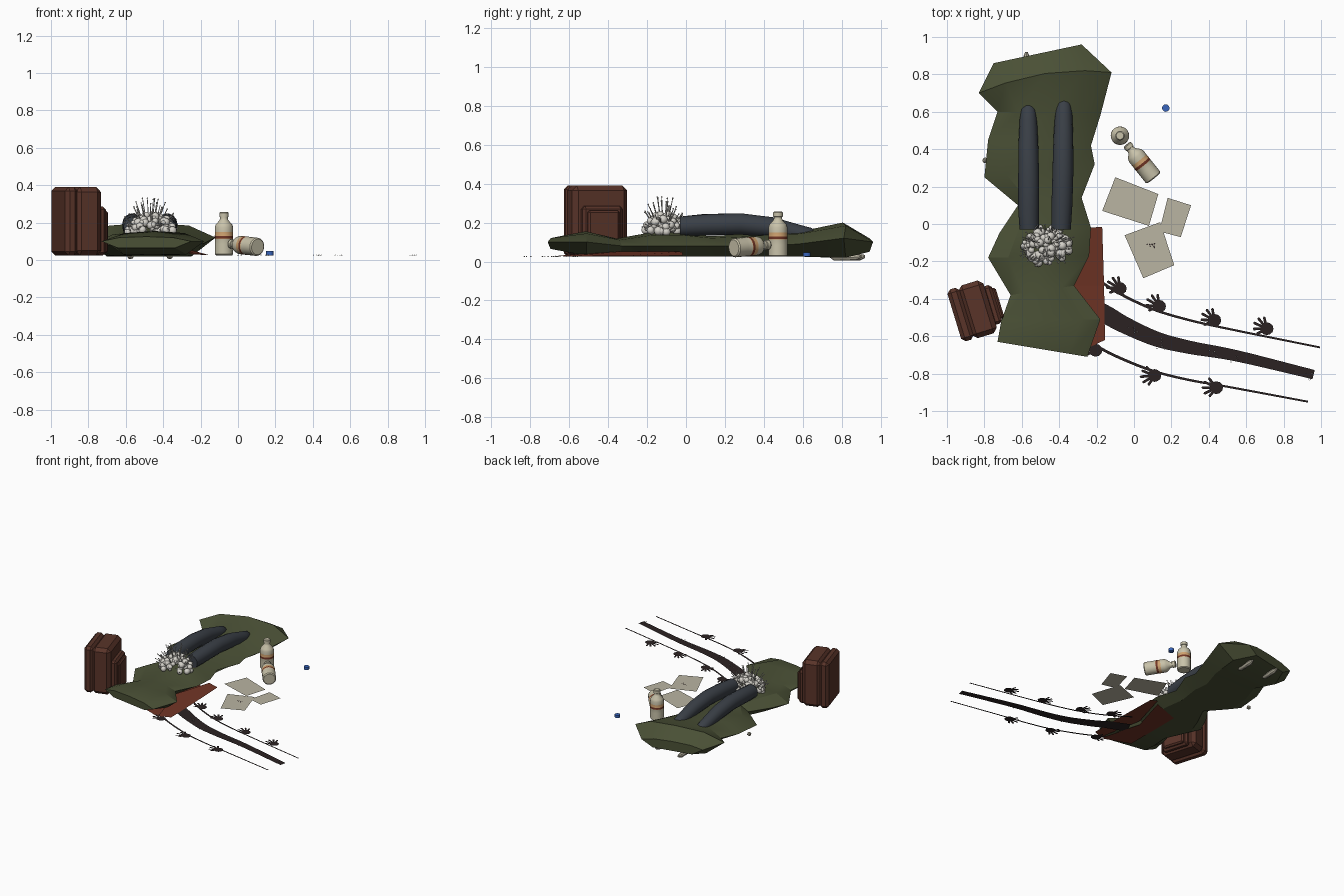
import bpy, bmesh, math, random
from mathutils import Vector, Matrix, Euler

if "Cube" in bpy.data.objects:
    bpy.data.objects.remove(bpy.data.objects["Cube"])

random.seed(4)
COL = {
    "olive cloth": (.068, .08, .036), "brown leather": (.10, .034, .022), "rust cloth": (.16, .034, .018),
    "dark denim": (.042, .05, .062), "dark stain": (.024, .016, .016), "pale fungus": (.66, .64, .59),
    "old paper": (.49, .46, .36), "cream plastic": (.58, .54, .40), "orange label": (.62, .36, .16),
    "blue plastic": (.04, .13, .50)}
MAT = {}
for n, c in COL.items():
    MAT[n] = bpy.data.materials.new(n)
    MAT[n].diffuse_color = (*c, 1)


def finish(bm, name, *mats, smooth=None):
    me = bpy.data.meshes.new(name)
    bm.to_mesh(me)
    bm.free()
    ob = bpy.data.objects.new(name, me)
    bpy.context.collection.objects.link(ob)
    for m in mats:
        me.materials.append(MAT[m])
    if smooth:
        bpy.ops.object.select_all(action='DESELECT')
        ob.select_set(True)
        bpy.context.view_layer.objects.active = ob
        bpy.ops.object.shade_smooth_by_angle(angle=math.radians(smooth))
    return ob


def loft(bm, rings, caps=True):
    """Skin closed rings of points; returns the side faces ring by ring."""
    vs = [[bm.verts.new(p) for p in r] for r in rings]
    out = []
    for a, b in zip(vs, vs[1:]):
        n = len(a)
        out.append([bm.faces.new((a[i], a[(i + 1) % n], b[(i + 1) % n], b[i])) for i in range(n)])
    if caps:
        bm.faces.new(vs[0][::-1])
        bm.faces.new(vs[-1])
    bmesh.ops.recalc_face_normals(bm, faces=bm.faces)
    return out


def tube(bm, path, n=12):
    """Tube along y; path entries are x, y, z, radius."""
    return loft(bm, [[(x + r * math.cos(2 * math.pi * i / n), y, z + r * math.sin(2 * math.pi * i / n))
                      for i in range(n)] for x, y, z, r in path])


def flat(bm, pts, z):
    f = bm.faces.new([bm.verts.new((*p[:2], p[2] if len(p) > 2 else z)) for p in pts])
    f.normal_update()
    if f.normal.z < 0:
        f.normal_flip()
    return f


# sleeping bag: left point, right point, top, edge and bottom heights, bow
rows = [(-.73, -.63, -.25, -.71, .125, .10, .065, 0), (-.71, -.52, -.18, -.51, .155, .10, .03, 0),
        (-.66, -.38, -.32, -.33, .118, .08, .025, 0), (-.78, -.18, -.24, -.17, .15, .08, .025, 0),
        (-.72, -.05, -.23, -.02, .15, .08, .025, 0), (-.62, .10, -.28, .14, .13, .08, .025, 0),
        (-.80, .25, -.21, .32, .14, .08, .025, 0), (-.78, .45, -.23, .42, .15, .08, .025, 0),
        (-.73, .60, -.18, .58, .155, .09, .025, 0), (-.83, .70, -.12, .81, .20, .12, .02, .05),
        (-.75, .86, -.28, .96, .125, .10, .05, 0)]
bm = bmesh.new()
rings = []
for lx, ly, rx, ry, top, edge, bot, bow in rows:
    ring = []
    for t, z in ((0, edge), (.2, top - .2 * (top - edge)), (.5, top), (.8, top - .2 * (top - edge)),
                 (1, edge), (.82, bot), (.5, bot), (.18, bot)):
        ring.append((lx + (rx - lx) * t, ly + (ry - ly) * t + bow * 4 * t * (1 - t), z))
    rings.append(ring)
loft(bm, rings)
finish(bm, "sleeping_bag", "olive cloth", smooth=25)

# rust sheet tucked beneath the bag
bm = bmesh.new()
for p in ([(-.24, -.02, .05), (-.17, -.015, .03), (-.16, -.33, .028), (-.33, -.33, .052)],
          [(-.33, -.33, .052), (-.16, -.33, .028), (-.155, -.62, .026), (-.24, -.66, .03)],
          [(-.24, -.02, .022), (-.33, -.33, .022), (-.24, -.66, .022), (-.46, -.58, .022), (-.46, -.1, .022)]):
    flat(bm, p, .03)
finish(bm, "rust_sheet", "rust cloth")

# trouser legs
for side, xs in (("left", (-.56, -.563, -.563, -.565, -.565)), ("right", (-.39, -.385, -.38, -.378, -.376))):
    bm = bmesh.new()
    prof = [(-.03, .18, .052), (.08, .188, .056), (.25, .193, .056), (.42, .175, .053), (.56, .142, .046)]
    end = .03 if side == "right" else 0
    path = [(x, y + end * (y > 0), z, r) for x, (y, z, r) in zip(xs, prof)]
    path += [(xs[-1], .615 + end, .135, .038), (xs[-1], .64 + end, .13, .02)]
    tube(bm, path, 14)
    finish(bm, side + "_trouser_leg", "dark denim", smooth=40)

# small feet poking below the bag and a pebble beside it
bm = bmesh.new()
for x, y in ((-.575, .84), (-.365, .82)):
    tube(bm, [(x, y - .08, .025, .006), (x, y - .06, .02, .016), (x, y + .05, .022, .018), (x, y + .08, .026, .007)], 8)
bmesh.ops.create_icosphere(bm, subdivisions=1, radius=.017, matrix=Matrix.Translation((-.795, .34, .042)))
finish(bm, "pebbles", "old paper", smooth=40)

# fungus: a dome of balls with thin stalks
bm = bmesh.new()
C = Vector((-.47, -.115, .15))


def dome(lo=0.0):
    a, e = random.uniform(0, 2 * math.pi), math.asin(random.uniform(lo, 1))
    return Vector((math.cos(a) * math.cos(e), math.sin(a) * math.cos(e), math.sin(e)))


for i in range(150):
    d = dome()
    k = random.uniform(.75, 1)
    r = random.uniform(.009, .024)
    p = C + Vector((d.x * .125, d.y * .10, d.z * .095)) * k
    bmesh.ops.create_icosphere(bm, subdivisions=2, radius=r, matrix=Matrix.Translation(p))
for i in range(60):
    d = dome(.1)
    tip = C + Vector((d.x * .15, d.y * .125, d.z * .18)) * random.uniform(.88, 1.06)
    base = C + Vector((d.x * .08, d.y * .06, d.z * .06))
    v = tip - base
    m = Matrix.Translation((tip + base) / 2) @ v.to_track_quat('Z', 'Y').to_matrix().to_4x4()
    bmesh.ops.create_cone(bm, cap_ends=True, segments=5, radius1=.003, radius2=.002, depth=v.length, matrix=m)
    bmesh.ops.create_icosphere(bm, subdivisions=1, radius=.0045, matrix=Matrix.Translation(tip))
finish(bm, "fungus_cluster", "pale fungus", smooth=40)

# suitcase-like pack: bevelled blocks turned together
PACK = Matrix.Translation((-.865, -.465, 0)) @ Matrix.Rotation(math.radians(17), 4, 'Z')
for name, cx, cz, sx, sy, sz, bev in (("pack_back", -.065, .207, .07, .29, .365, .02),
                                      ("pack_body", .03, .207, .14, .295, .365, .025),
                                      ("pack_pocket", .112, .155, .05, .215, .26, .015),
                                      ("pack_pocket_flap", .14, .15, .03, .17, .225, .01)):
    bm = bmesh.new()
    bmesh.ops.create_cube(bm, size=1, matrix=PACK @ Matrix.Translation((cx, 0, cz)) @ Matrix.Diagonal((sx, sy, sz, 1)))
    bmesh.ops.bevel(bm, geom=bm.edges[:], offset=bev, segments=1, affect='EDGES')
    finish(bm, name, "brown leather")

# bottles: turned profile (radius, height) with coloured bands
PROF = [(.042, 0), (.049, .006), (.049, .06), (.049, .088), (.0495, .09), (.0495, .104), (.049, .106),
        (.049, .125), (.049, .15), (.044, .165), (.024, .187), (.021, .195), (.021, .204),
        (.025, .206), (.025, .226), (.02, .231)]


def bottle(name, mat):
    bm = bmesh.new()
    n = 20
    bands = loft(bm, [[mat @ Vector((r * math.cos(2 * math.pi * i / n), r * math.sin(2 * math.pi * i / n), h))
                       for i in range(n)] for r, h in PROF])
    for k, idx in ((3, 1), (4, 2), (5, 1), (6, 1)):
        for f in bands[k]:
            f.material_index = idx
    finish(bm, name, "cream plastic", "orange label", "rust cloth", smooth=35)


bottle("standing_bottle", Matrix.Translation((-.075, .472, .025)))
axis = Vector((-.135, .17, .015))
bottle("lying_bottle", Matrix.Translation((.105, .245, .07)) @ axis.to_track_quat('Z', 'Y').to_matrix().to_4x4())

# loose bottle cap
bm = bmesh.new()
bmesh.ops.create_cone(bm, cap_ends=True, segments=14, radius1=.02, radius2=.02, depth=.022,
                      matrix=Matrix.Translation((.17, .62, .036)))
finish(bm, "bottle_cap", "blue plastic", smooth=35)

# paper sheets
for i, p in enumerate(([(-.10, .25), (.13, .16), (.08, -.01), (-.17, .07)],
                       [(.18, .14), (.305, .10), (.25, -.07), (.135, -.04)],
                       [(-.05, -.06), (.14, .01), (.215, -.22), (.05, -.29)])):
    bm = bmesh.new()
    flat(bm, p, .026 + .0005 * i)
    finish(bm, "paper_sheet_%d" % (i + 1), "old paper")
bm = bmesh.new()
for i in range(8):
    x, y = .09 + random.uniform(-.025, .025), -.13 + random.uniform(-.025, .025)
    flat(bm, [(x - .005, y), (x, y - .005), (x + .005, y), (x, y + .005)], .028)
finish(bm, "paper_marks", "dark stain")


# stained trail on the ground: ribbons along smooth paths
def ribbon(name, pts, w0, w1, z):
    P = [Vector(p) for p in pts]
    P = [2 * P[0] - P[1]] + P + [2 * P[-1] - P[-2]]
    line = []
    for a, b, c, d in zip(P, P[1:], P[2:], P[3:]):
        for k in range(5):
            t = k / 5
            line.append(.5 * (2 * b + (c - a) * t + (2 * a - 5 * b + 4 * c - d) * t ** 2 + (3 * b - a - 3 * c + d) * t ** 3))
    line.append(P[-2])
    bm = bmesh.new()
    prev = None
    for i, p in enumerate(line):
        d = (line[min(i + 1, len(line) - 1)] - line[max(i - 1, 0)]).normalized()
        w = (w0 + (w1 - w0) * i / (len(line) - 1)) / 2
        s = Vector((-d.y, d.x)) * w
        cur = [bm.verts.new((*(p - s), z)), bm.verts.new((*(p + s), z))]
        if prev:
            bm.faces.new((prev[0], cur[0], cur[1], prev[1]))
        prev = cur
    finish(bm, name, "dark stain")


ribbon("drag_trail", [(-.3, -.42), (-.16, -.48), (-.05, -.54), (.12, -.615), (.3, -.66), (.55, -.705), (.96, -.805)], .11, .05, .024)
ribbon("upper_line", [(-.22, -.28), (-.08, -.37), (.1, -.455), (.3, -.515), (.55, -.57), (.995, -.66)], .016, .01, .024)
ribbon("lower_line", [(-.26, -.62), (-.1, -.705), (.1, -.785), (.3, -.835), (.5, -.87), (.93, -.95)], .016, .01, .024)

# hand prints: round palm and five fingers pointing back along the trail
bm = bmesh.new()
for hx, hy, turn in ((-.075, -.345, -30), (.135, -.44, -30), (.43, -.515, -28), (.71, -.56, -25),
                     (-.205, -.675, -25), (.11, -.81, 5), (.44, -.875, 0)):
    flat(bm, [(hx + .036 * math.cos(a * math.pi / 6), hy + .034 * math.sin(a * math.pi / 6)) for a in range(12)], .025)
    for k, ln in zip(range(-2, 3), (.062, .07, .074, .07, .058)):
        a = math.radians(180 + turn + k * 26)
        d, s = Vector((math.cos(a), math.sin(a))), Vector((-math.sin(a), math.cos(a))) * .007
        o = Vector((hx, hy))
        flat(bm, [o + s, o - s, o + d * ln - s, o + d * (ln + .006), o + d * ln + s], .0252)
finish(bm, "hand_prints", "dark stain")

# pale specks scattered on the trail
bm = bmesh.new()
for cx, cy in ((0, -.565), (.15, -.635), (.43, -.685), (.54, -.73), (.92, -.81)):
    for i in range(7):
        x, y, r = cx + random.gauss(0, .018), cy + random.gauss(0, .013), random.uniform(.0015, .004)
        bmesh.ops.create_icosphere(bm, subdivisions=1, radius=r, matrix=Matrix.Translation((x, y, .026)))
finish(bm, "trail_specks", "pale fungus")

for m in bpy.data.materials:
    if m.users and not m.is_grease_pencil:
        m.use_nodes = True
        m.node_tree.nodes["Principled BSDF"].inputs["Base Color"].default_value = m.diffuse_color
